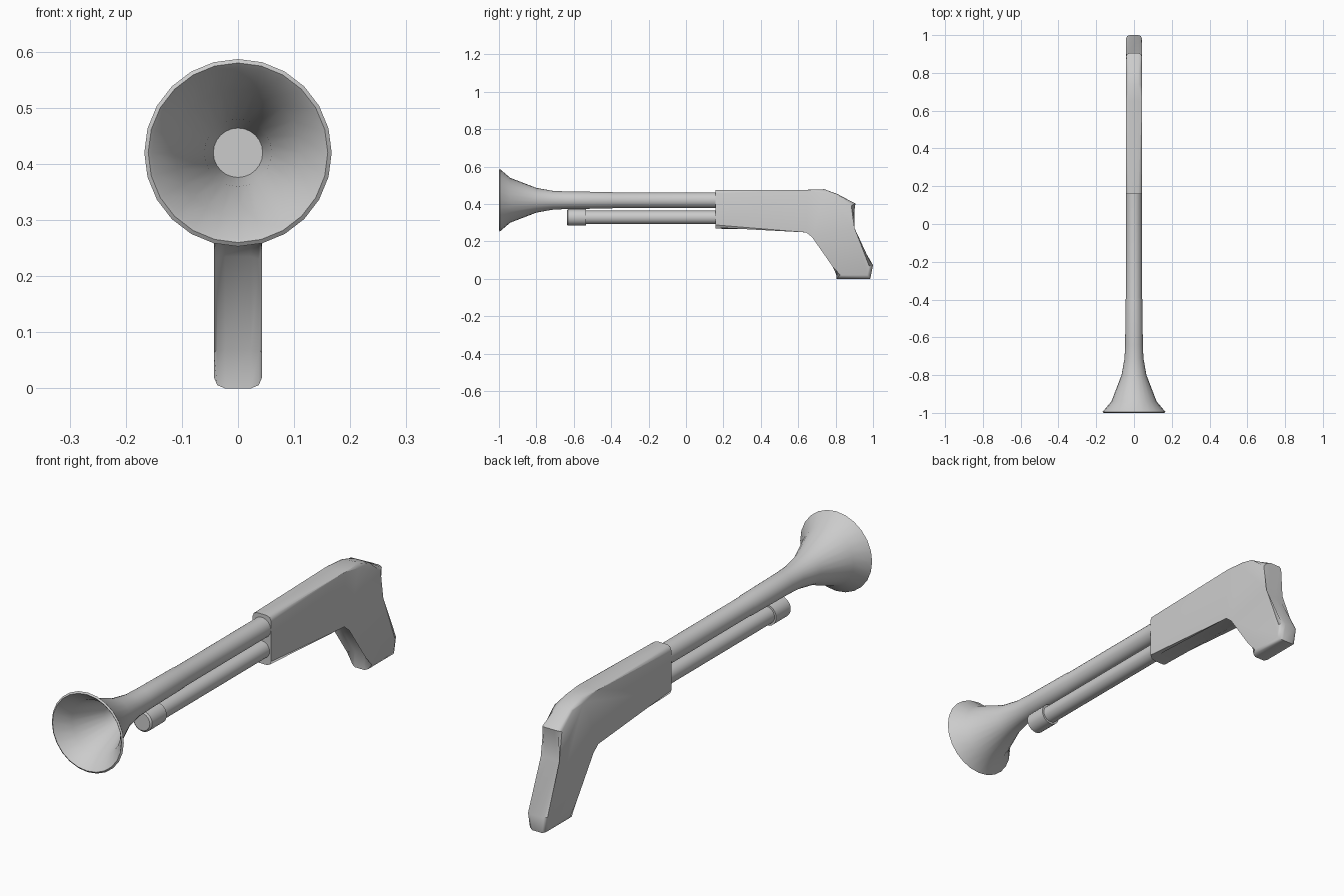
import bpy, bmesh
from math import sin, cos, pi, radians

if "Cube" in bpy.data.objects:
    bpy.data.objects.remove(bpy.data.objects["Cube"])


def finish(name, bm, angle=40):
    bmesh.ops.recalc_face_normals(bm, faces=bm.faces)
    mesh = bpy.data.meshes.new(name)
    bm.to_mesh(mesh)
    bm.free()
    ob = bpy.data.objects.new(name, mesh)
    bpy.context.collection.objects.link(ob)
    bpy.ops.object.select_all(action='DESELECT')
    ob.select_set(True)
    bpy.context.view_layer.objects.active = ob
    bpy.ops.object.shade_smooth_by_angle(angle=radians(angle))
    return ob


def lathe_y(name, profile, z, sides=24):
    """Revolve (y, radius) points around a y-parallel axis; ends are capped."""
    bm = bmesh.new()
    rings = []
    for y, r in profile:
        rings.append([bm.verts.new((r * sin(2 * pi * i / sides), y,
                                    z + r * cos(2 * pi * i / sides)))
                      for i in range(sides)])
    for a, b in zip(rings, rings[1:]):
        for i in range(sides):
            j = (i + 1) % sides
            bm.faces.new((a[i], a[j], b[j], b[i]))
    bm.faces.new(rings[0])
    bm.faces.new(rings[-1])
    return finish(name, bm)


# Barrel with flared, hollow bell: inside wall, lip, outside wall, tube
lathe_y("flared_barrel", [
    (-0.70, 0.044), (-0.80, 0.060), (-0.94, 0.113), (-0.993, 0.153),
    (-1.0, 0.160), (-0.995, 0.167), (-0.94, 0.120), (-0.80, 0.066),
    (-0.71, 0.050), (-0.64, 0.047), (-0.40, 0.044), (-0.39, 0.042),
    (0.17, 0.042)], 0.42)

# Magazine tube below the barrel and its end cap
lathe_y("magazine_tube", [(-0.55, 0.036), (0.17, 0.036)], 0.328)
lathe_y("magazine_cap", [(-0.637, 0.037), (-0.631, 0.044), (-0.535, 0.044)], 0.328)

# Receiver and pistol grip: one side outline, extruded, long edges rounded
outline = [(0.158, 0.476), (0.65, 0.476), (0.74, 0.479), (0.81, 0.453),
           (0.906, 0.402), (0.88, 0.267), (1.0, 0.073), (0.985, 0.0),
           (0.805, 0.0), (0.805, 0.07), (0.69, 0.235), (0.65, 0.268),
           (0.158, 0.268)]
half = 0.043
bm = bmesh.new()
left = [bm.verts.new((-half, y, z)) for y, z in outline]
right = [bm.verts.new((half, y, z)) for y, z in outline]
bm.faces.new(left)
bm.faces.new(right)
n = len(outline)
for i in range(n):
    j = (i + 1) % n
    bm.faces.new((left[i], left[j], right[j], right[i]))
# The flat front edge of the receiver stays sharp
edges = [e for e in bm.edges
         if e.verts[0].co.x * e.verts[1].co.x > 0
         and max(v.co.y for v in e.verts) > 0.16]
bmesh.ops.bevel(bm, geom=edges, offset=0.02, offset_type='OFFSET',
                segments=2, profile=0.5, affect='EDGES', clamp_overlap=True)
finish("receiver_and_grip", bm, 50)
